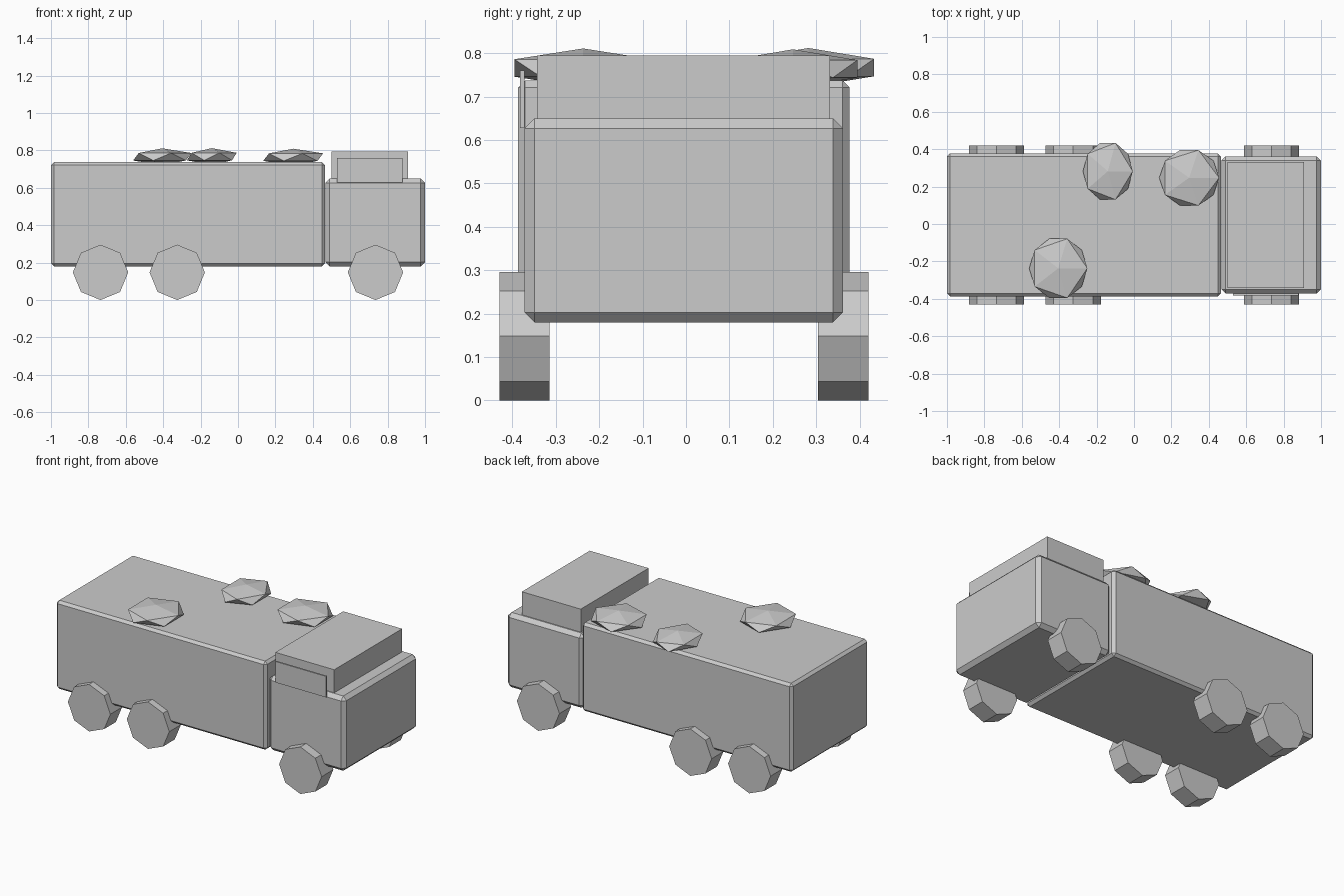
import bpy
import math
from mathutils import Matrix

if "Cube" in bpy.data.objects:
    bpy.data.objects.remove(bpy.data.objects["Cube"], do_unlink=True)

# One plain grey for the whole truck
grey = bpy.data.materials.new("plain_grey")
grey.use_nodes = True
grey.diffuse_color = (0.6, 0.6, 0.6, 1)
grey.node_tree.nodes["Principled BSDF"].inputs["Base Color"].default_value = (0.6, 0.6, 0.6, 1)


def finish(name):
    obj = bpy.context.object
    obj.name = name
    obj.data.materials.append(grey)
    return obj


def box(name, low, high, bevel=0):
    """Box between two corners, with optional chamfered edges."""
    centre = [(a + b) / 2 for a, b in zip(low, high)]
    size = [b - a for a, b in zip(low, high)]
    bpy.ops.mesh.primitive_cube_add(size=1, location=centre)
    obj = finish(name)
    obj.data.transform(Matrix.Diagonal((*size, 1)))
    if bevel:
        mod = obj.modifiers.new("chamfer", 'BEVEL')
        mod.width = bevel
        mod.segments = 1
    return obj


# Body
box("cargo_body", (-1, -0.387, 0.18), (0.465, 0.377, 0.737), 0.016)
box("cab", (0.467, -0.372, 0.18), (1, 0.362, 0.65), 0.023)
box("cab_roof", (0.5, -0.343, 0.62), (0.91, 0.332, 0.795))
box("side_window", (0.53, -0.382, 0.628), (0.88, -0.372, 0.76))

# Eight-sided wheels, a corner pointing straight up
RADIUS = 0.148
for axle, x in (("rear", -0.735), ("middle", -0.325), ("front", 0.735)):
    for side, y in (("right", -0.372), ("left", 0.362)):
        bpy.ops.mesh.primitive_cylinder_add(
            vertices=8, radius=RADIUS, depth=0.116,
            location=(x, y, RADIUS), rotation=(math.pi / 2, 0, 0))
        finish(f"{axle}_{side}_wheel")

# Flattened rocks lying on the cargo top
rocks = {
    "rear_rock": ((-0.405, -0.237, 0.766), (0.174, 0.186, 0.045)),
    "middle_rock": ((-0.14, 0.282, 0.767), (0.149, 0.178, 0.045)),
    "front_rock": ((0.295, 0.247, 0.764), (0.179, 0.174, 0.045)),
}
for name, (centre, scale) in rocks.items():
    bpy.ops.mesh.primitive_ico_sphere_add(subdivisions=1, radius=1, location=centre)
    finish(name).data.transform(Matrix.Diagonal((*scale, 1)))
